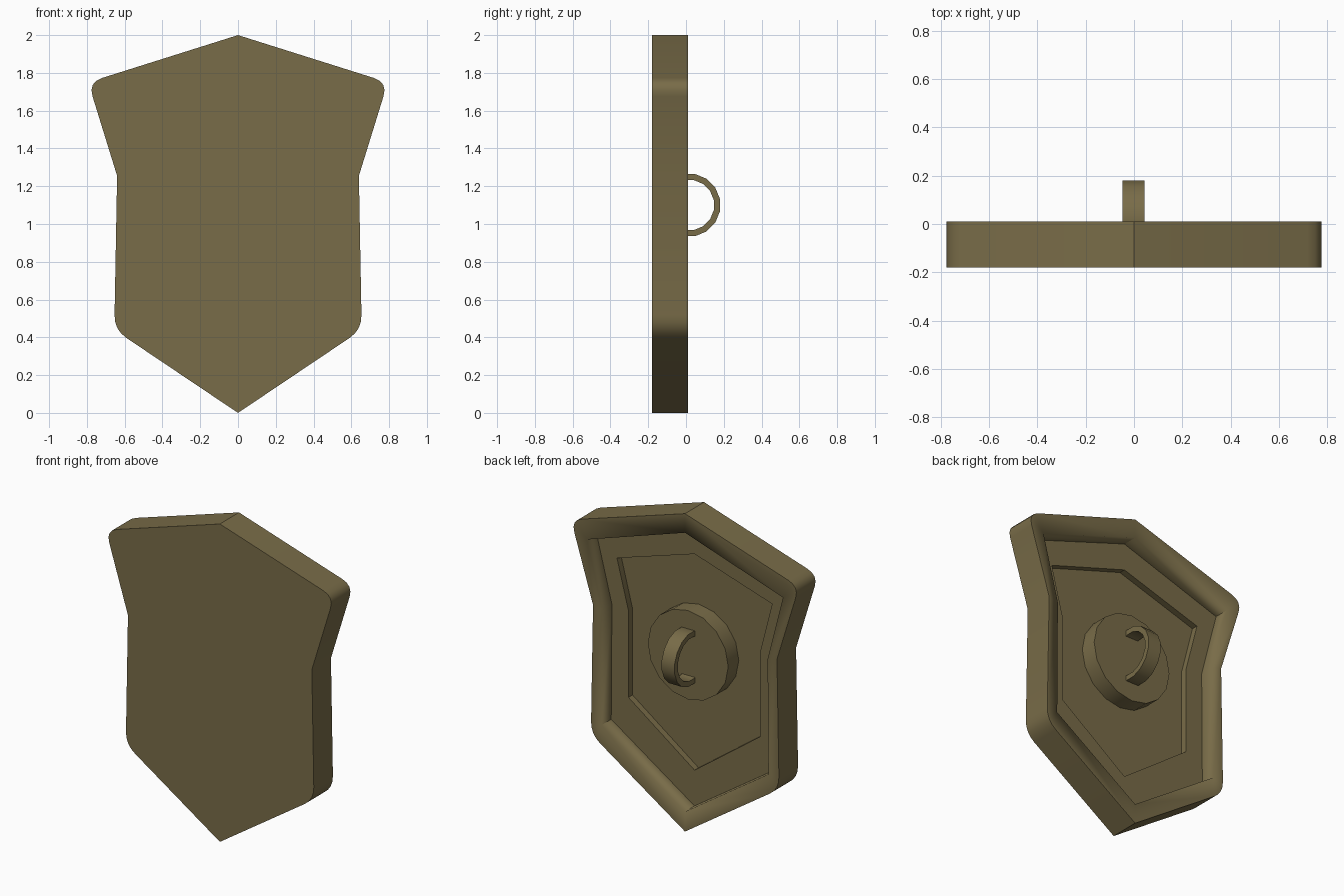
import bpy, bmesh, math
from mathutils import Vector

if "Cube" in bpy.data.objects:
    bpy.data.objects.remove(bpy.data.objects["Cube"])

bronze = bpy.data.materials.new("bronze")
bronze.diffuse_color = (0.19, 0.15, 0.065, 1)
bronze.use_nodes = True
bronze.node_tree.nodes["Principled BSDF"].inputs["Base Color"].default_value = bronze.diffuse_color


def make_object(name, bm):
    mesh = bpy.data.meshes.new(name)
    bm.to_mesh(mesh)
    bm.free()
    mesh.materials.append(bronze)
    obj = bpy.data.objects.new(name, mesh)
    bpy.context.collection.objects.link(obj)
    return obj


SEG = 5  # points per rounded corner


def outline(points, rounding):
    """Half profile (bottom to top) mirrored; corners 1 and 3 are rounded."""
    pts = [Vector(p) for p in points]
    half = []
    for i, p in enumerate(pts):
        if i in (1, 3):
            a = p + (pts[i - 1] - p).normalized() * rounding
            b = p + (pts[i + 1] - p).normalized() * rounding
            for k in range(SEG):
                t = k / (SEG - 1)
                half.append(a * (1 - t) ** 2 + p * 2 * t * (1 - t) + b * t * t)
        else:
            half.append(p)
    return half + [Vector((-p.x, p.y)) for p in half[-2:0:-1]]


outer = outline([(0, 0), (0.655, 0.44), (0.64, 1.255), (0.793, 1.75), (0, 2)], 0.078)
inner = outline([(0, 0.125), (0.58, 0.515), (0.575, 1.24), (0.682, 1.655), (0, 1.88)], 0)
panel = outline([(0, 0.35), (0.46, 0.685), (0.46, 1.23), (0.54, 1.54), (0, 1.71)], 0)

# shield body: outer wall, raised rim, stepped recess in the back
bm = bmesh.new()
layers = [(outer, -0.18), (outer, 0.01), (inner, 0.01),
          (inner, -0.085), (panel, -0.085), (panel, -0.125)]
rings = [[bm.verts.new((p.x, y, p.y)) for p in loop] for loop, y in layers]
n = len(outer)
for a, b in zip(rings, rings[1:]):
    for i in range(n):
        j = (i + 1) % n
        bm.faces.new((a[i], a[j], b[j], b[i]))
bm.faces.new(rings[0])
bm.faces.new(rings[-1])
bmesh.ops.remove_doubles(bm, verts=bm.verts[:], dist=0.0005)
bmesh.ops.recalc_face_normals(bm, faces=bm.faces[:])
inner_keys = {(round(p.x, 3), round(p.y, 3)) for p in inner}
for f in bm.faces:
    f.smooth = True
for e in bm.edges:
    on_rim = all(abs(v.co.y - 0.01) < 1e-4 and
                 (round(v.co.x, 3), round(v.co.z, 3)) in inner_keys for v in e.verts)
    # the inner rim edge shades softly, other hard corners stay crisp
    e.smooth = on_rim or e.calc_face_angle(0) < math.radians(30)
make_object("shield_body", bm)

# round boss in the middle of the back
bm = bmesh.new()
bmesh.ops.create_cone(bm, cap_ends=True, segments=16, radius1=0.28, radius2=0.28, depth=0.12)
for v in bm.verts:
    x, y, z = v.co
    v.co = (x, -0.08 + z, 1.1 - y)
for f in bm.faces:
    f.smooth = True
for e in bm.edges:
    e.smooth = e.calc_face_angle(0) < math.radians(30)
make_object("back_boss", bm)

# flat-band grip: part of a 16-sided ring standing on the boss
bm = bmesh.new()
sections = []
for k in range(12):
    a = math.radians(22.5 * (k - 5.5))
    sections.append([bm.verts.new((x, 0.015 + r * math.cos(a), 1.1 + r * math.sin(a)))
                     for x, r in ((-0.047, 0.168), (0.043, 0.168), (0.043, 0.135), (-0.047, 0.135))])
for s, t in zip(sections, sections[1:]):
    for i in range(4):
        j = (i + 1) % 4
        bm.faces.new((s[i], s[j], t[j], t[i]))
bm.faces.new(sections[0])
bm.faces.new(sections[-1])
bmesh.ops.recalc_face_normals(bm, faces=bm.faces[:])
for f in bm.faces:
    f.smooth = True
for e in bm.edges:
    e.smooth = e.calc_face_angle(0) < math.radians(30)
make_object("hand_grip", bm)
